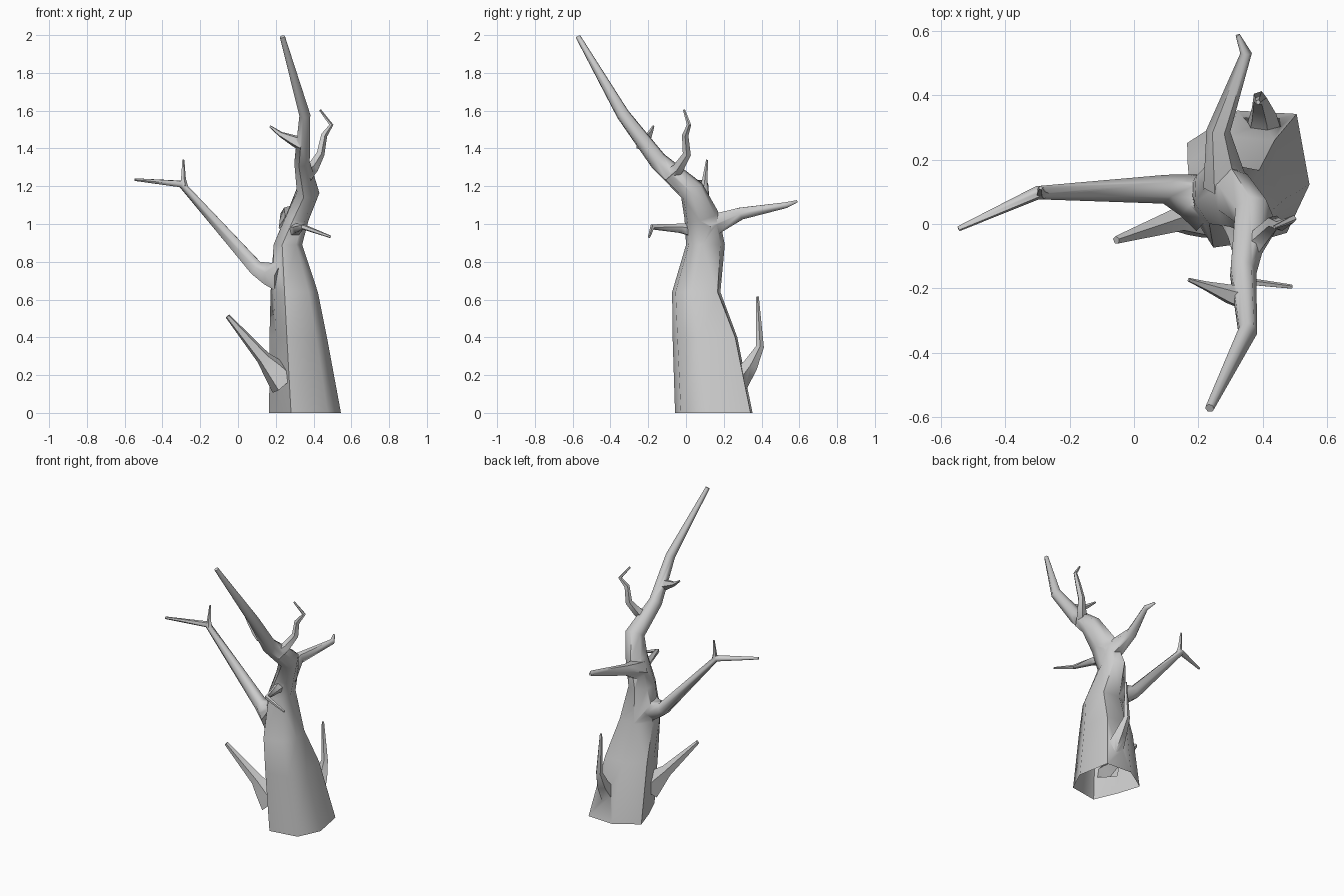
import bpy, bmesh, math
from mathutils import Vector

if "Cube" in bpy.data.objects:
    bpy.data.objects.remove(bpy.data.objects["Cube"])

# Irregular trunk outline, as fractions of the half width and depth
OUTLINE = [(.79, .95), (1, -.12), (.63, -.85), (-.39, -1), (-.74, -.25), (-1, .51), (-.18, 1)]


def polygon(n):
    return [(math.cos(2 * math.pi * i / n), math.sin(2 * math.pi * i / n)) for i in range(n)]


def loft(name, stations, outline, upright=False):
    """Skin rings along a path; a station is x, y, z, radius (, second radius, roundness)."""
    pts = [Vector(s[:3]) for s in stations]
    overall = (pts[-1] - pts[0]).normalized()
    ref = Vector((1, 0, 0)) if upright or abs(overall.x) < .6 else Vector((0, 1, 0))
    bm = bmesh.new()
    rings = []
    for i, s in enumerate(stations):
        a, b = pts[max(i - 1, 0)], pts[min(i + 1, len(pts) - 1)]
        if 0 < i < len(pts) - 1:
            t = ((pts[i] - a).normalized() + (b - pts[i]).normalized()).normalized()
        else:
            t = (b - a).normalized()
        if upright and s[2] < .95:
            t = Vector((0, 0, 1))
        u = (ref - t * ref.dot(t)).normalized()
        v = t.cross(u)
        r1 = s[3]
        r2 = s[4] if len(s) > 4 else r1
        k = s[5] if len(s) > 5 else 0
        ring = []
        for p in outline:
            q = Vector(p).lerp(Vector(p).normalized(), k)
            ring.append(bm.verts.new(pts[i] + u * q.x * r1 + v * q.y * r2))
        rings.append(ring)
    n = len(outline)
    for lo, hi in zip(rings, rings[1:]):
        for j in range(n):
            bm.faces.new((lo[j], lo[(j + 1) % n], hi[(j + 1) % n], hi[j]))
    bm.faces.new(rings[0])
    bm.faces.new(rings[-1])
    # triangulated so that the skewed quads join cleanly
    bmesh.ops.triangulate(bm, faces=bm.faces)
    bmesh.ops.recalc_face_normals(bm, faces=bm.faces)
    mesh = bpy.data.meshes.new(name)
    bm.to_mesh(mesh)
    bm.free()
    ob = bpy.data.objects.new(name, mesh)
    bpy.context.collection.objects.link(ob)
    return ob


# Trunk leaning forward into the tall main limb
trunk = loft("trunk", [
    (.355, .147, 0, .19, .205, 0),
    (.318, .10, .40, .153, .172, .1),
    (.295, .053, .64, .128, .13, .4),
    (.262, .10, .89, .078, .107, 1),
    (.315, .08, 1.04, .062, .095, 1),
    (.370, .03, 1.175, .062, .07, 1),
    (.338, -.15, 1.335, .042, .05, 1),
    (.353, -.335, 1.58, .03, .036, 1),
    (.235, -.572, 1.992, .014, .014, 1)], OUTLINE, upright=True)

branches = [
    # Long left branch and its twig
    loft("left_branch", [(.23, .06, .72, .09), (.165, .09, .735, .068), (.095, .108, .767, .045),
                         (-.30, .097, 1.212, .021), (-.545, -.015, 1.235, .008)], polygon(6)),
    loft("left_branch_twig", [(-.285, .095, 1.20, .02), (-.29, .10, 1.24, .014),
                              (-.29, .112, 1.34, .006)], polygon(5)),
    # Low stubs on the left and the back
    loft("low_left_branch", [(.25, .03, .16, .09), (.19, .02, .23, .066), (.135, .012, .29, .04),
                             (-.055, -.05, .512, .013)], polygon(5)),
    loft("low_back_branch", [(.40, .25, .13, .07), (.40, .34, .25, .042),
                             (.39, .392, .35, .022), (.385, .378, .615, .008)], polygon(5)),
    # Branch reaching backwards
    loft("back_branch", [(.285, .12, .985, .07), (.262, .29, 1.055, .037),
                         (.348, .53, 1.10, .018), (.322, .587, 1.12, .007)], polygon(6)),
    # Hooked front twig
    loft("front_twig", [(.285, .06, .965, .045), (.315, -.03, .975, .027),
                        (.345, -.178, .985, .015), (.49, -.195, .932, .007)], polygon(5)),
    # Crooked twig rising on the right of the main limb
    loft("right_twig", [(.35, -.09, 1.25, .045), (.395, -.04, 1.295, .032), (.435, .005, 1.37, .023),
                        (.455, -.004, 1.47, .018), (.493, .016, 1.525, .012),
                        (.435, -.01, 1.603, .006)], polygon(5)),
    # Short twig on the left of the main limb
    loft("upper_left_twig", [(.345, -.23, 1.42, .04), (.30, -.22, 1.44, .032),
                             (.225, -.193, 1.475, .015), (.17, -.173, 1.517, .006)], polygon(5)),
]

# Weld the branches into the trunk
bpy.context.view_layer.objects.active = trunk
for branch in branches:
    mod = trunk.modifiers.new(branch.name, 'BOOLEAN')
    mod.operation = 'UNION'
    mod.solver = 'EXACT'
    mod.object = branch
    bpy.ops.object.modifier_apply(modifier=mod.name)
    bpy.data.objects.remove(branch)

# Open the underside of the trunk
bm = bmesh.new()
bm.from_mesh(trunk.data)
bottom = [f for f in bm.faces if all(v.co.z < .001 for v in f.verts)]
bmesh.ops.delete(bm, geom=bottom, context='FACES')
bm.to_mesh(trunk.data)
bm.free()

bpy.ops.object.select_all(action='DESELECT')
trunk.select_set(True)
bpy.ops.object.shade_smooth_by_angle(angle=math.radians(60))
trunk.name = "dead_tree"
